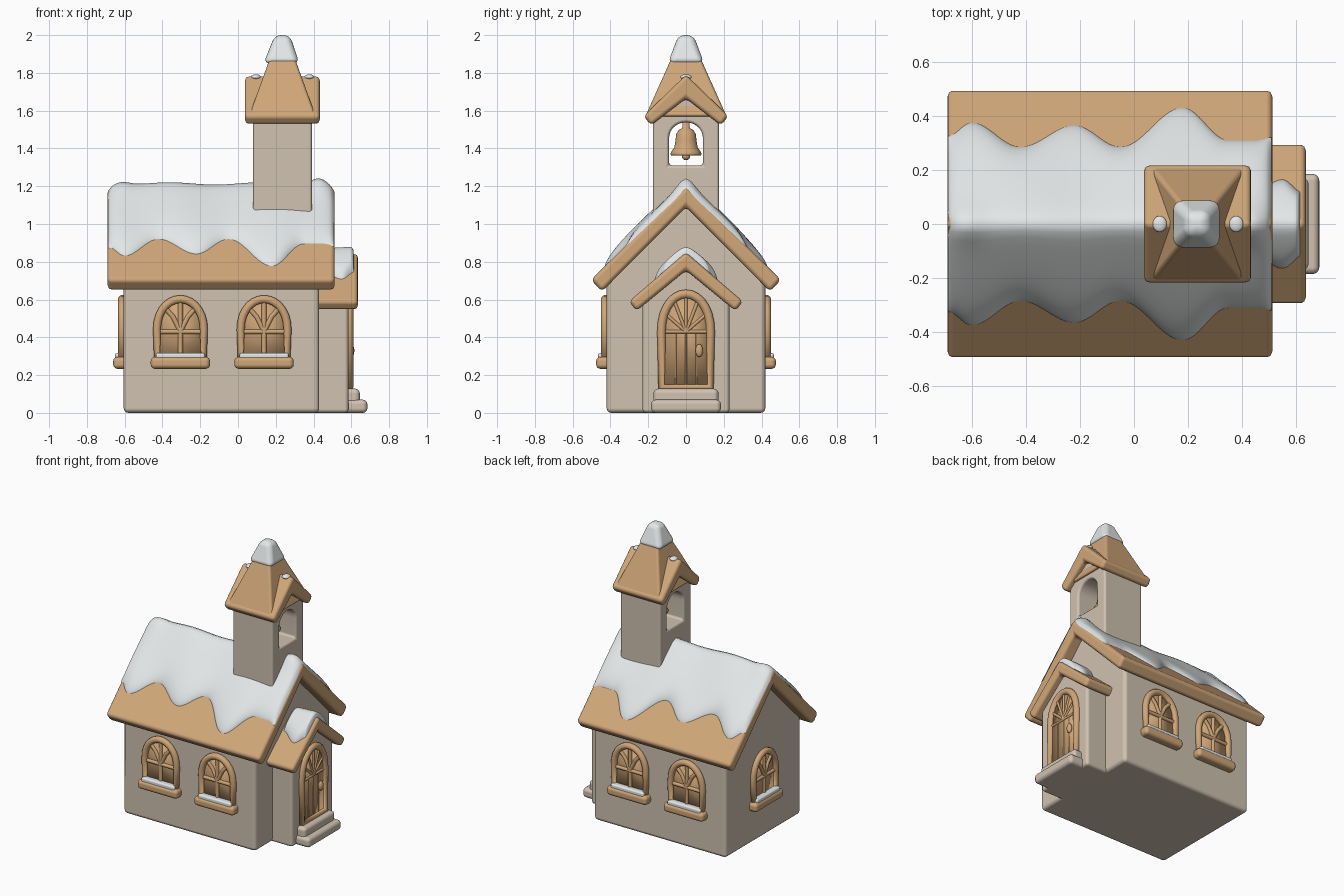
import bpy, bmesh, math
from mathutils import Matrix, Vector

if "Cube" in bpy.data.objects:
    bpy.data.objects.remove(bpy.data.objects["Cube"])


def material(name, rgb):
    m = bpy.data.materials.new(name)
    m.diffuse_color = (*rgb, 1)
    m.use_nodes = True
    m.node_tree.nodes["Principled BSDF"].inputs["Base Color"].default_value = m.diffuse_color
    return m


WALL = material("wall beige", (0.63, 0.54, 0.44))
TAN = material("wood tan", (0.63, 0.385, 0.19))
SNOW = material("snow white", (0.80, 0.83, 0.83))
ID = Matrix.Identity(4)


def finish(name, bm, mat, bevel=0, segs=3, mw=ID):
    bmesh.ops.recalc_face_normals(bm, faces=bm.faces)
    me = bpy.data.meshes.new(name)
    bm.to_mesh(me)
    bm.free()
    me.materials.append(mat)
    for p in me.polygons:
        p.use_smooth = True
    ob = bpy.data.objects.new(name, me)
    bpy.context.collection.objects.link(ob)
    ob.matrix_world = mw
    if bevel:
        b = ob.modifiers.new("round", 'BEVEL')
        b.width, b.segments, b.limit_method = bevel, segs, 'ANGLE'
        b.angle_limit = math.radians(32)
        b.harden_normals = True
    return ob


def prism(name, pts, a, b, mat, bevel=0, axis='x', mw=ID):
    """Extrude an outline: (y,z) along x, or (x,z) along y."""
    bm = bmesh.new()
    f = (lambda p, d: (d, p[0], p[1])) if axis == 'x' else (lambda p, d: (p[0], d, p[1]))
    v0 = [bm.verts.new(f(p, a)) for p in pts]
    v1 = [bm.verts.new(f(p, b)) for p in pts]
    bm.faces.new(v0)
    bm.faces.new(v1)
    for i in range(len(pts)):
        j = (i + 1) % len(pts)
        bm.faces.new((v0[i], v0[j], v1[j], v1[i]))
    return finish(name, bm, mat, bevel, 3, mw)


def frustum(name, lo, hi, mat, bevel, mw=ID):
    """Box with separate bottom and top rectangles: (x0,x1,y0,y1,z)."""
    bm = bmesh.new()
    q = [[bm.verts.new((r[i], r[j], r[4])) for i, j in ((0, 2), (1, 2), (1, 3), (0, 3))] for r in (lo, hi)]
    bm.faces.new(q[0])
    bm.faces.new(q[1])
    for i in range(4):
        j = (i + 1) % 4
        bm.faces.new((q[0][i], q[0][j], q[1][j], q[1][i]))
    return finish(name, bm, mat, bevel, 4, mw)


def box(name, x0, x1, y0, y1, z0, z1, mat, bevel, mw=ID):
    return frustum(name, (x0, x1, y0, y1, z0), (x0, x1, y0, y1, z1), mat, bevel, mw)


def gable(name, w, eave, apex, z0, x0, x1, bevel):
    return prism(name, [(-w, z0), (w, z0), (w, eave), (0, apex), (-w, eave)], x0, x1, WALL, bevel)


def chevron(name, outer, inner, top, under, x0, x1, bevel):
    (ey, ez), (iy, iz) = outer, inner
    return prism(name, [(0, top), (ey, ez), (iy, iz), (0, under), (-iy, iz), (-ey, ez)], x0, x1, TAN, bevel)


def arch(w, z0, spring, top, n=14):
    arc = [(w * math.cos(math.pi * i / n), spring + (top - spring) * math.sin(math.pi * i / n) ** 0.92)
           for i in range(n + 1)]
    return [(-w, z0), (w, z0)] + arc


def tubes(name, paths, r, mat, mw, cyclic=False, w=0.0):
    cu = bpy.data.curves.new(name, 'CURVE')
    cu.dimensions, cu.bevel_depth, cu.bevel_resolution, cu.use_fill_caps = '3D', r, 3, True
    for path in paths:
        s = cu.splines.new('POLY')
        s.points.add(len(path) - 1)
        for p, (x, z) in zip(s.points, path):
            p.co = (x, w, z, 1)
        s.use_cyclic_u = cyclic
    cu.materials.append(mat)
    ob = bpy.data.objects.new(name, cu)
    bpy.context.collection.objects.link(ob)
    ob.matrix_world = mw
    bpy.ops.object.select_all(action='DESELECT')
    bpy.context.view_layer.objects.active = ob
    ob.select_set(True)
    bpy.ops.object.convert(target='MESH')
    bpy.ops.object.shade_smooth()


def lathe(name, prof, cx, cy, mat, n=28):
    bm = bmesh.new()
    rings = [[bm.verts.new((cx + r * math.cos(6.28318 * k / n), cy + r * math.sin(6.28318 * k / n), z))
              for k in range(n)] for r, z in prof]
    for a, b in zip(rings, rings[1:]):
        for k in range(n):
            bm.faces.new((a[k], a[(k + 1) % n], b[(k + 1) % n], b[k]))
    bm.faces.new(rings[0])
    bm.faces.new(rings[-1])
    return finish(name, bm, mat)


def ball(name, c, size, mat):
    bm = bmesh.new()
    bmesh.ops.create_uvsphere(bm, u_segments=20, v_segments=12, radius=1)
    return finish(name, bm, mat, mw=Matrix.Translation(c) @ Matrix.Diagonal((*size, 1)))


def snow_blanket(name, x0, x1, edge, apex, slope, thick, bumps=(), nx=72, nt=36):
    """Pillowy sheet over a gable roof; edge is a list of (x, half width)."""
    def half(x):
        for (xa, ya), (xb, yb) in zip(edge, edge[1:]):
            if x <= xb:
                t = max(0, (x - xa) / (xb - xa))
                return ya + (yb - ya) * (1 - math.cos(math.pi * t)) / 2
        return edge[-1][1]
    bm = bmesh.new()
    grid = []
    for i in range(nx + 1):
        s = 2 * i / nx - 1
        s = 0.6 * s + 0.4 * math.sin(s * math.pi / 2)
        x = (x0 + x1) / 2 + s * (x1 - x0) / 2
        row = []
        for j in range(nt + 1):
            t = math.sin((2 * j / nt - 1) * math.pi / 2)
            y = t * half(x)
            fade = math.sqrt(max(0, (1 - abs(t) ** 7) * (1 - abs(s) ** 16)))
            h = thick + 0.006 * math.sin(13 * x + 5 * y) + sum(
                a * math.exp(-((x - bx) ** 2 + y * y) / 0.004) for bx, a in bumps)
            row.append(bm.verts.new((x, y, apex - slope * (math.hypot(y, 0.03) - 0.015) + h * fade)))
        grid.append(row)
    for a, b in zip(grid, grid[1:]):
        for j in range(nt):
            bm.faces.new((a[j], b[j], b[j + 1], a[j + 1]))
    return finish(name, bm, SNOW)


def place(x, y, deg):
    return Matrix.Translation((x, y, 0)) @ Matrix.Rotation(math.radians(deg), 4, 'Z')


def window(name, mw):
    """Local x is across, local -y is outward."""
    prism(name + "_pane", arch(0.125, 0.27, 0.44, 0.605), 0.004, -0.005, TAN, 0, 'y', mw)
    tubes(name + "_frame", [arch(0.124, 0.28, 0.44, 0.602)], 0.022, TAN, mw, True, -0.008)
    bars = [[(0, 0.27), (0, 0.60)], [(-0.12, 0.43), (0.12, 0.43)],
            [(0, 0.43), (0.04, 0.51), (0.085, 0.56)], [(0, 0.43), (-0.04, 0.51), (-0.085, 0.56)]]
    tubes(name + "_bars", bars, 0.013, TAN, mw, False, -0.006)
    box(name + "_sill", -0.157, 0.157, -0.056, 0.02, 0.233, 0.297, TAN, 0.024, mw)
    box(name + "_snow", -0.13, 0.13, -0.046, 0.0, 0.28, 0.317, SNOW, 0.012, mw)


# Main hall and roof
gable("hall_walls", 0.42, 0.70, 1.12, 0, -0.605, 0.43, 0.025)
chevron("hall_roof", (0.503, 0.705), (0.445, 0.642), 1.20, 1.09, -0.69, 0.512, 0.024)
snow_blanket("hall_snow", -0.688, 0.508,
             [(-0.69, 0.325), (-0.6, 0.375), (-0.42, 0.285), (-0.22, 0.365), (-0.05, 0.285),
              (0.18, 0.43), (0.35, 0.31), (0.45, 0.31), (0.51, 0.32)],
             1.175, 0.965, 0.054, ((-0.62, 0.018), (0.43, 0.035)))

# Porch, its roof and steps
gable("porch_walls", 0.23, 0.60, 0.80, 0, 0.38, 0.585, 0.02)
chevron("porch_roof", (0.302, 0.59), (0.262, 0.54), 0.85, 0.755, 0.40, 0.635, 0.022)
snow_blanket("porch_snow", 0.44, 0.615, [(0.44, 0.12), (0.55, 0.165), (0.62, 0.12)], 0.83, 0.87, 0.055, (), 24, 24)
box("lower_step", 0.5, 0.685, -0.185, 0.185, 0, 0.07, WALL, 0.025)
box("upper_step", 0.5, 0.645, -0.172, 0.172, 0, 0.128, WALL, 0.025)

# Door with fanlight and knob
door = place(0.585, 0, 90)
prism("door_panel", arch(0.13, 0.13, 0.43, 0.63), 0.004, -0.005, TAN, 0, 'y', door)
tubes("door_frame", [arch(0.13, 0.135, 0.43, 0.63)], 0.024, TAN, door, True, -0.002)
fan = [[(0, 0.43), (0.12 * math.cos(a), 0.43 + 0.18 * math.sin(a))]
       for a in (math.radians(d) for d in (30, 60, 90, 120, 150))]
tubes("door_fanlight", fan + [[(-0.11, 0.43), (0.11, 0.43)]], 0.009, TAN, door, False, -0.004)
tubes("door_planks", [[(x, 0.14), (x, 0.42)] for x in (-0.055, 0, 0.055)], 0.005, TAN, door, False, -0.003)
ball("door_knob", (0.60, 0.07, 0.33), (0.016, 0.02, 0.034), TAN)

# Windows on three sides
for k, x in enumerate((-0.305, 0.138)):
    window("front_window_%d" % k, place(x, -0.42, 0))
    window("back_window_%d" % k, place(x, 0.42, 180))
window("end_window", place(-0.605, 0, -90))

# Bell tower with an arched opening right through it
tower = gable("tower_walls", 0.175, 1.56, 1.70, 0.95, 0.08, 0.392, 0.016)
cutter = prism("tower_cutter", arch(0.09, 1.31, 1.45, 1.538), -0.1, 0.6, WALL)
cut = tower.modifiers.new("opening", 'BOOLEAN')
cut.object, cut.operation, cut.solver = cutter, 'DIFFERENCE', 'EXACT'
tower.modifiers.move(1, 0)
bpy.context.view_layer.objects.active = tower
bpy.ops.object.modifier_apply(modifier="opening")
bpy.data.objects.remove(cutter)
for p in tower.data.polygons:
    p.use_smooth = True

# Tower roof: gabled eaves with a spire and snow cap
chevron("tower_roof", (0.225, 1.572), (0.185, 1.522), 1.79, 1.665, 0.037, 0.433, 0.022)
frustum("tower_spire", (0.058, 0.412, -0.215, 0.215, 1.57), (0.195, 0.275, -0.045, 0.045, 1.95), TAN, 0.016)
frustum("spire_snow", (0.135, 0.325, -0.096, 0.096, 1.85), (0.195, 0.275, -0.04, 0.04, 2.0), SNOW, 0.034)
for x in (0.095, 0.378):
    ball("gable_snow", (x, 0, 1.778), (0.026, 0.03, 0.014), SNOW)

# Bell
lathe("bell", [(0.06, 1.362), (0.078, 1.362), (0.083, 1.372), (0.076, 1.385), (0.062, 1.405), (0.056, 1.44),
               (0.052, 1.475), (0.04, 1.497), (0.02, 1.508), (0.018, 1.545)], 0.236, 0, TAN)
ball("bell_clapper", (0.236, 0, 1.358), (0.022, 0.022, 0.02), TAN)
